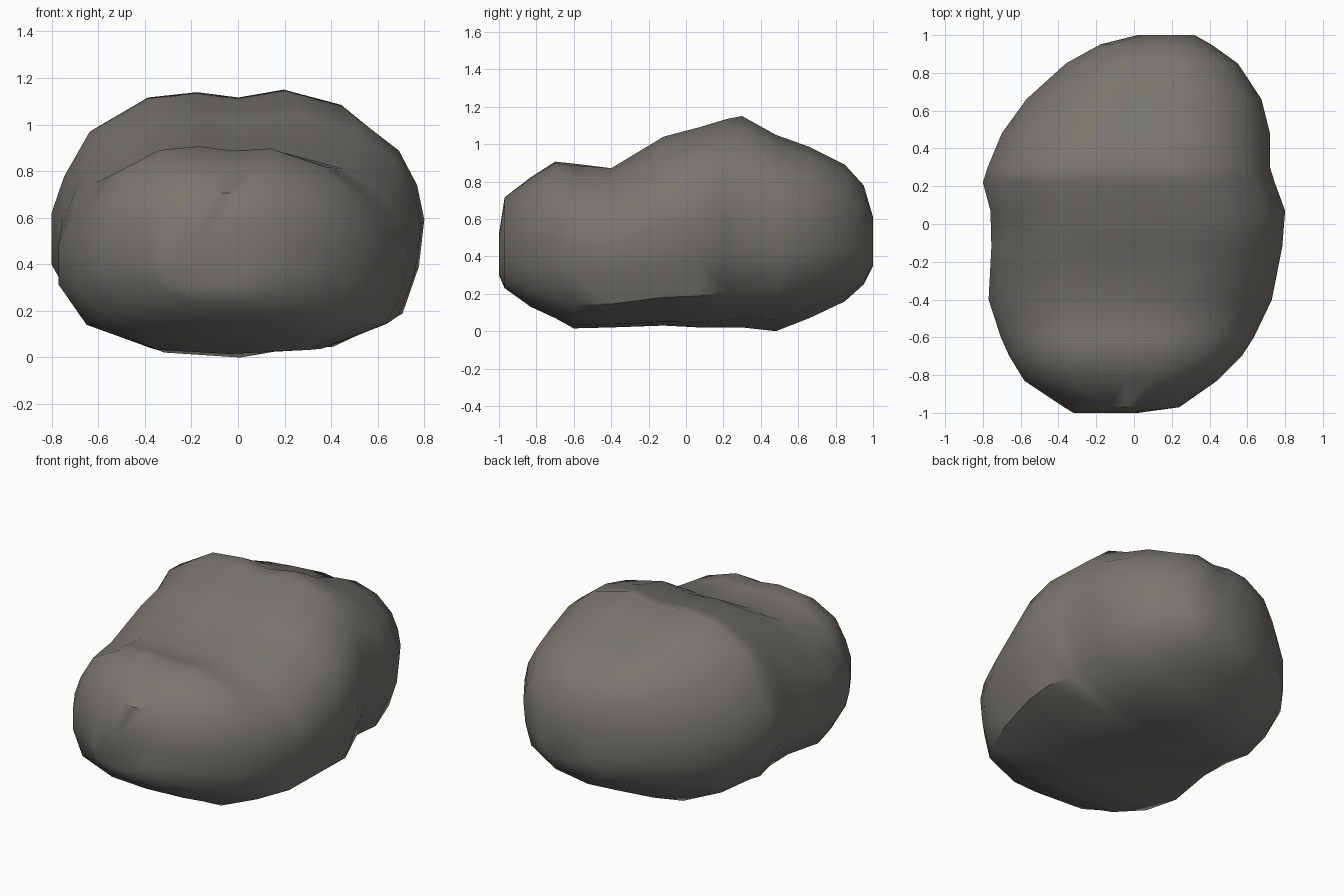
import bpy, bmesh

if "Cube" in bpy.data.objects:
    bpy.data.objects.remove(bpy.data.objects["Cube"])

# Ring template: (across -1..1, height 0..1), a flattened boulder outline
RING = [(-1, .34), (-1, .54), (-.93, .68), (-.79, .85), (-.48, .97), (-.2, .99),
        (.04, .97), (.3, 1), (.63, .94), (.86, .81), (.96, .67), (1, .53),
        (.97, .34), (.88, .15), (.5, .02), (0, 0), (-.46, .02), (-.84, .14)]

# Stations front to back:
# y, x left, x right, z bottom, z top, drop of top right, rise of bottom right, low boxiness
STATIONS = [
    (-1.0, -.32, .02, .30, .52, 0, 0, .2),
    (-.97, -.37, .24, .23, .72, .02, 0, .2),
    (-.83, -.58, .44, .13, .83, .04, 0, .2),
    (-.70, -.66, .57, .07, .915, .06, 0, .12),
    (-.60, -.705, .635, .015, .905, .06, 0, 0),
    (-.40, -.77, .73, .02, .88, .03, 0, 0),
    (-.12, -.755, .785, .03, 1.04, 0, 0, 0),
    (.07, -.76, .80, .02, 1.09, 0, .01, 0),
    (.22, -.80, .745, .02, 1.135, 0, .03, 0),
    (.30, -.775, .72, .02, 1.15, 0, .05, 0),
    (.48, -.70, .72, .00, 1.05, 0, .08, 0),
    (.66, -.57, .675, .07, .985, 0, .08, 0),
    (.85, -.36, .55, .16, .89, 0, .04, 0),
    (.95, -.18, .41, .25, .78, 0, 0, 0),
    (1.0, .02, .32, .35, .61, 0, 0, 0),
]


def boxed(u, v, k):
    """Push an outline point of the lower half towards the square around it."""
    w = 2 * v - 1
    s = 1 + k * (1 / max(abs(u), abs(w)) - 1) if v < .4 else 1
    return u * s, (w * s + 1) / 2


stone = bpy.data.materials.new("warm grey stone")
stone.diffuse_color = (.19, .18, .16, 1)
stone.use_nodes = True
stone.node_tree.nodes["Principled BSDF"].inputs["Base Color"].default_value = stone.diffuse_color

# Boulder: loft the rings and cap both ends
bm = bmesh.new()
rings = []
for y, xl, xr, zb, zt, drop, rise, k in STATIONS:
    cx, hw = (xl + xr) / 2, (xr - xl) / 2
    ring = []
    for u, v in RING:
        u, v = boxed(u, v, k)
        z = zb + (zt - zb) * v + max(u, 0) * (rise * (1 - v) - drop * v)
        ring.append(bm.verts.new((cx + hw * u, y, z)))
    rings.append(ring)
n = len(RING)
for a, b in zip(rings, rings[1:]):
    for i in range(n):
        j = (i + 1) % n
        bm.faces.new((a[i], a[j], b[j], b[i]))
bm.faces.new(rings[0])
bm.faces.new(rings[-1][::-1])
bmesh.ops.recalc_face_normals(bm, faces=bm.faces)

mesh = bpy.data.meshes.new("boulder")
bm.to_mesh(mesh)
bm.free()
mesh.materials.append(stone)
boulder = bpy.data.objects.new("boulder", mesh)
bpy.context.collection.objects.link(boulder)

# Smooth shading with the chipped edges kept sharp
bpy.context.view_layer.objects.active = boulder
boulder.select_set(True)
bpy.ops.object.shade_smooth_by_angle(angle=.75)
